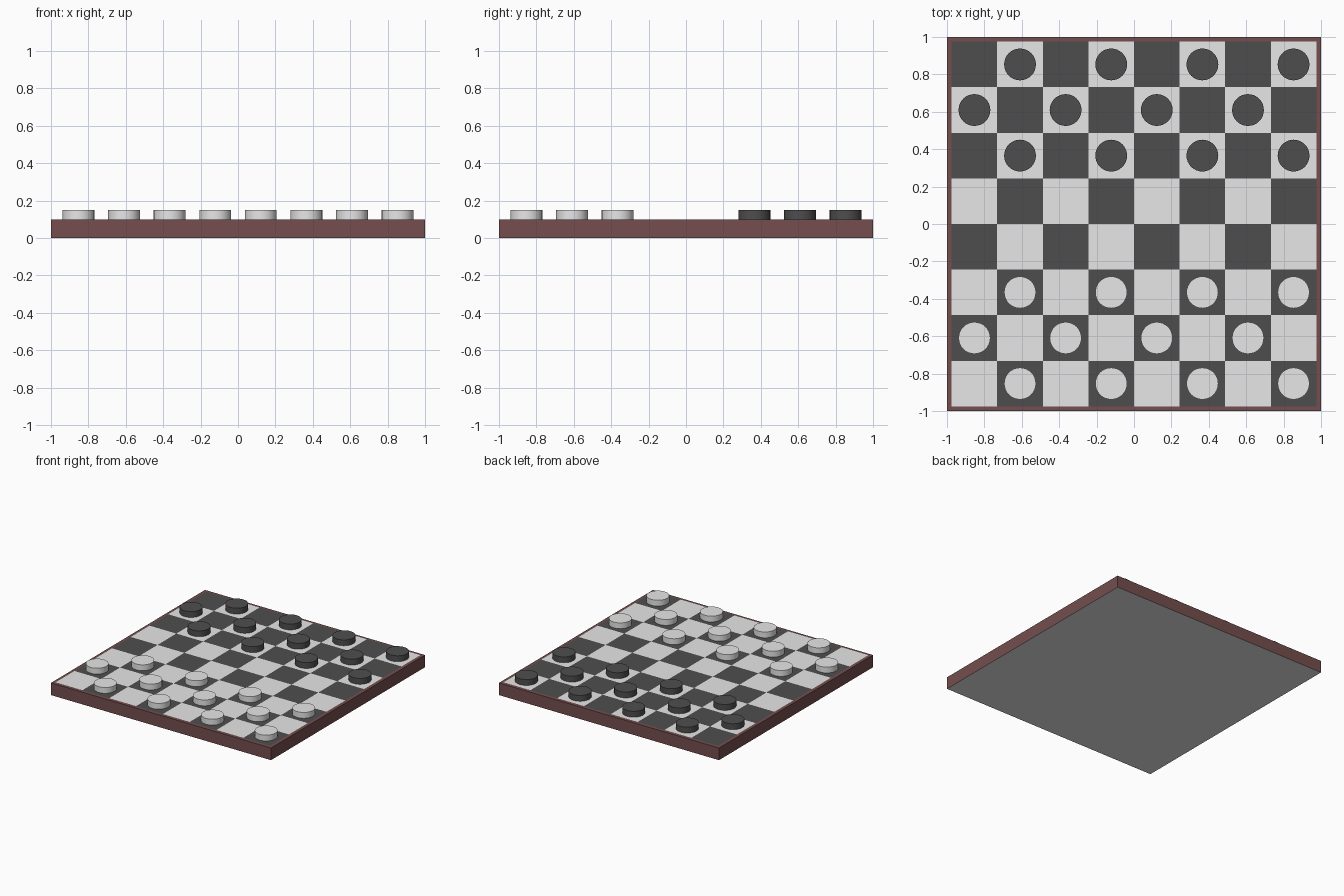
import bpy
import bmesh

if "Cube" in bpy.data.objects:
    bpy.data.objects.remove(bpy.data.objects["Cube"], do_unlink=True)


def make_material(name, rgb):
    mat = bpy.data.materials.new(name)
    mat.use_nodes = True
    mat.diffuse_color = (*rgb, 1)
    mat.node_tree.nodes["Principled BSDF"].inputs["Base Color"].default_value = (*rgb, 1)
    return mat


light = make_material("light grey", (0.8, 0.8, 0.8))
dark = make_material("dark grey", (0.076, 0.076, 0.076))
brown = make_material("red brown", (0.178, 0.076, 0.076))

BOARD_TOP = 0.1
CELLS = 8
CELL = 1.95 / CELLS


def cell_centre(index):
    return (index - (CELLS - 1) / 2) * CELL


def add_object(name, bm, materials):
    mesh = bpy.data.meshes.new(name)
    bm.to_mesh(mesh)
    bm.free()
    for mat in materials:
        mesh.materials.append(mat)
    obj = bpy.data.objects.new(name, mesh)
    bpy.context.collection.objects.link(obj)
    return obj


# Wooden frame with a pale underside
bm = bmesh.new()
bmesh.ops.create_cube(bm, size=1)
bmesh.ops.scale(bm, vec=(2, 2, BOARD_TOP), verts=bm.verts)
bmesh.ops.translate(bm, vec=(0, 0, BOARD_TOP / 2), verts=bm.verts)
bm.normal_update()
for face in bm.faces:
    face.material_index = 1 if face.normal.z < -0.5 else 0
add_object("board_base", bm, [brown, light])

# Chequered playing surface, a thin plate of alternating squares
bm = bmesh.new()
bmesh.ops.create_grid(bm, x_segments=CELLS, y_segments=CELLS, size=CELL * CELLS / 2)
bmesh.ops.translate(bm, vec=(0, 0, BOARD_TOP + 0.002), verts=bm.verts)
for face in bm.faces:
    centre = face.calc_center_median()
    col = round(centre.x / CELL + (CELLS - 1) / 2)
    row = round(centre.y / CELL + (CELLS - 1) / 2)
    face.material_index = (row + col) % 2
add_object("playing_squares", bm, [light, dark])


# Round playing pieces
def add_piece_mesh(name, mat):
    bm = bmesh.new()
    bmesh.ops.create_cone(bm, cap_ends=True, segments=32,
                          radius1=0.085, radius2=0.085, depth=0.05)
    for face in bm.faces:
        face.smooth = len(face.verts) == 4
    for edge in bm.edges:
        edge.smooth = all(len(f.verts) == 4 for f in edge.link_faces)
    mesh = bpy.data.meshes.new(name)
    bm.to_mesh(mesh)
    bm.free()
    mesh.materials.append(mat)
    return mesh


# Each side fills three rows, on alternate squares
for name, mat, rows, parity in (("light_piece", light, range(3), 1),
                                ("dark_piece", dark, range(5, 8), 0)):
    mesh = add_piece_mesh(name, mat)
    for row in rows:
        for col in range(CELLS):
            if (row + col) % 2 == parity:
                piece = bpy.data.objects.new(f"{name}_{row}_{col}", mesh)
                piece.location = (cell_centre(col), cell_centre(row), BOARD_TOP + 0.025)
                bpy.context.collection.objects.link(piece)
